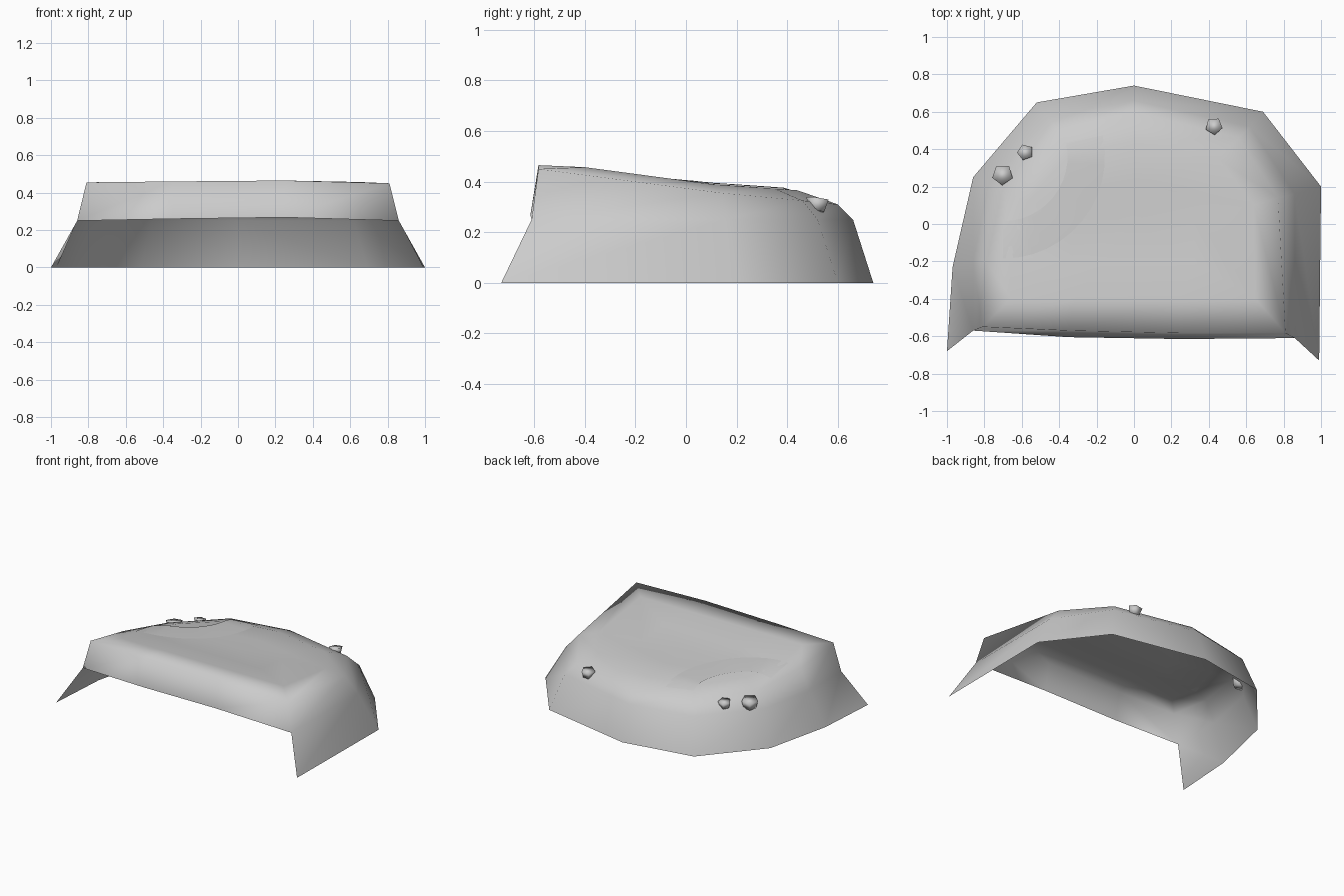
import bpy, bmesh, math
from mathutils import Matrix, Vector
from mathutils.bvhtree import BVHTree

if "Cube" in bpy.data.objects:
    bpy.data.objects.remove(bpy.data.objects["Cube"])


def finish(name, bm, normals=True):
    if normals:
        bmesh.ops.recalc_face_normals(bm, faces=bm.faces[:])
    mesh = bpy.data.meshes.new(name)
    bm.to_mesh(mesh)
    for p in mesh.polygons:
        p.use_smooth = True
    ob = bpy.data.objects.new(name, mesh)
    bpy.context.collection.objects.link(ob)
    return ob


# height of the plateau along y
PROFILE = [(-0.6, 0.462), (-0.4, 0.457), (-0.2, 0.42), (0, 0.396), (0.2, 0.384), (0.45, 0.365)]


def top_z(y):
    for (a, za), (b, zb) in zip(PROFILE, PROFILE[1:]):
        if y <= b:
            return za + (zb - za) * (y - a) / (b - a)
    return PROFILE[-1][1]


# outline rings, clockwise from the front left corner; the last two are on the front lip
base = [(-1, -.68), (-.97, -.23), (-.86, .25), (-.52, .65), (0, .74), (.69, .60), (1, .20), (.99, -.73)]
mid = [(-.86, -.57), (-.86, -.2), (-.78, .2), (-.46, .57), (0, .66), (.62, .52), (.86, .16), (.86, -.61),
       (.25, -.615), (-.35, -.605)]
mid_z = [.25] * 8 + [.268, .26]
rim = [(-.81, -.55, .455), (-.79, -.2, .398), (-.69, .17, .345), (-.41, .5, .325), (0, .6, .31),
       (.56, .46, .325), (.77, .14, .355), (.81, -.583, .45), (.25, -.583, .465), (-.35, -.57, .46)]
plateau = [(-.66, -.4), (-.67, -.16), (-.57, .12), (-.34, .38), (0, .44), (.45, .35), (.64, .1), (.65, -.4),
           (.25, -.4), (-.32, -.4)]

# hollow terrain shell, open below and under the front lip
bm = bmesh.new()
r0 = [bm.verts.new((x, y, 0)) for x, y in base]
rings = [[(x, y, z) for (x, y), z in zip(mid, mid_z)], rim]
for s in (1, 0.5):
    rings.append([(x * s, y * s, top_z(y * s)) for x, y in plateau])
rings = [[bm.verts.new(c) for c in ring] for ring in rings]
for i in range(7):
    bm.faces.new((r0[i + 1], r0[i], rings[0][i], rings[0][i + 1]))
for lo, hi in zip(rings, rings[1:]):
    for i in range(10):
        j = (i + 1) % 10
        bm.faces.new((lo[j], lo[i], hi[i], hi[j]))
centre = bm.verts.new((0, 0, top_z(0)))
for i in range(10):
    bm.faces.new((rings[-1][(i + 1) % 10], rings[-1][i], centre))
bm.normal_update()
ground = BVHTree.FromBMesh(bm)
finish("terrain_shell", bm, False)


def ground_z(x, y):
    hit = ground.ray_cast(Vector((x, y, 2)), Vector((0, 0, -1)))
    return hit[0].z if hit[0] else 0.3


# curved strip lying almost flush on the left of the plateau
bm = bmesh.new()
previous = None
for k in range(13):
    a = math.radians(-90 + 102 * k / 12)
    row = []
    for r, lift in ((.345, .006), (.45, .006), (.545, .002)):
        x, y = -.7 + r * math.cos(a), .36 + r * math.sin(a)
        row.append(bm.verts.new((x, y, ground_z(x, y) + lift)))
    if previous:
        for i in range(2):
            bm.faces.new((previous[i], previous[i + 1], row[i + 1], row[i]))
    previous = row
bm.normal_update()
finish("curved_strip", bm, False)

# small stumps standing on the slope
for i, (x, y, size, turn) in enumerate([(-.70, .26, .085, 35), (-.58, .38, .065, 20), (.43, .52, .07, 40)]):
    bm = bmesh.new()
    bmesh.ops.create_cone(bm, cap_ends=True, segments=5, radius1=size * .5, radius2=size * .68, depth=size * .7)
    bm.transform(Matrix.Translation((x, y, ground_z(x, y) + size * .2)) @ Matrix.Rotation(math.radians(turn), 4, 'Z')
                 @ Matrix.Rotation(math.radians(-10), 4, 'X'))
    finish(f"small_stump_{i + 1}", bm)
